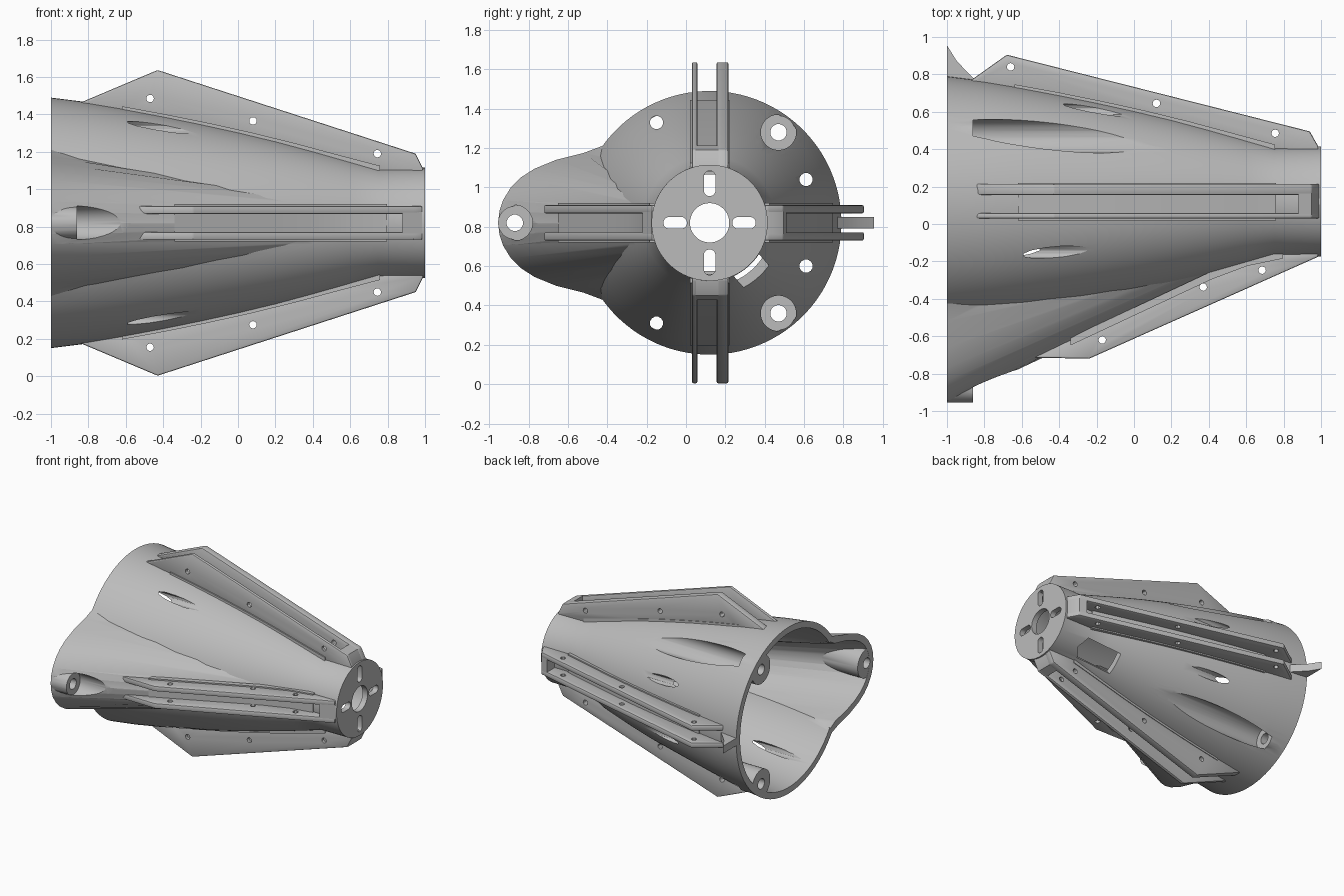
import bpy, bmesh
from math import pi, sin, cos, radians
from mathutils import Matrix, Vector

if "Cube" in bpy.data.objects:
    bpy.data.objects.remove(bpy.data.objects["Cube"])

grey = bpy.data.materials.new("plain grey")
grey.use_nodes = True
grey.diffuse_color = (0.5, 0.5, 0.5, 1)
grey.node_tree.nodes["Principled BSDF"].inputs["Base Color"].default_value = grey.diffuse_color

AXIS = Vector((0, 0.12, 0.82))      # centre line of the cone, along x
WALL = 0.05
HULL = [(-1, .67), (-.8, .645), (-.6, .612), (-.4, .575), (-.2, .535), (0, .492),
        (.2, .445), (.4, .393), (.6, .338), (.75, .297), (1, .295)]
LOBE = [(-.955, 0), (-.948, .06), (-.93, .115), (-.89, .18), (-.84, .23), (-.77, .275),
        (-.66, .32), (-.52, .355), (-.4, .4)]
SLOPE = 0.468                        # how fast the side lobe sinks into the cone


def skin(name, loops, bevel=0):
    """Closed solid through a list of matching vertex loops."""
    bm = bmesh.new()
    rows = [[bm.verts.new(p) for p in loop] for loop in loops]
    n = len(rows[0])
    for a, b in zip(rows, rows[1:]):
        for i in range(n):
            bm.faces.new((a[i], a[(i + 1) % n], b[(i + 1) % n], b[i]))
    bm.faces.new(rows[0])
    bm.faces.new(rows[-1])
    bmesh.ops.recalc_face_normals(bm, faces=bm.faces)
    if bevel:
        bmesh.ops.bevel(bm, geom=bm.edges[:], offset=bevel, segments=2, profile=.5, affect='EDGES')
    me = bpy.data.meshes.new(name)
    bm.to_mesh(me)
    bm.free()
    me.materials.append(grey)
    ob = bpy.data.objects.new(name, me)
    bpy.context.collection.objects.link(ob)
    return ob


def combine(ob, other, operation, keep=False):
    mod = ob.modifiers.new("join", 'BOOLEAN')
    mod.operation, mod.solver, mod.object = operation, 'EXACT', other
    bpy.context.view_layer.update()
    result = ob.evaluated_get(bpy.context.evaluated_depsgraph_get())
    me = bpy.data.meshes.new_from_object(result)
    ob.modifiers.clear()
    ob.data = me
    if not keep:
        bpy.data.objects.remove(other)


def circle(x, y, z, r, n=32, sy=0, sz=0):
    """Ring facing x; sy and sz stretch it into a slot."""
    pts = []
    for i in range(n):
        a = 2 * pi * (i + .5) / n
        c, s = cos(a), sin(a)
        pts.append((x, y + r * c + (sy if c > 0 else -sy), z + r * s + (sz if s > 0 else -sz)))
    return pts


def rod(name, x0, x1, y, z, r, n=32, **kw):
    return skin(name, [circle(x, y, z, r, n, **kw) for x in (x0, x1)])


def radius(x):
    for (a, r), (b, s) in zip(HULL, HULL[1:]):
        if x <= b:
            return r + (s - r) * (x - a) / (b - a)
    return HULL[-1][1]


def cone(name, stations, inset):
    return skin(name, [circle(x, AXIS.y, AXIS.z, radius(x) - inset, 96) for x in stations])


def lobe(name, x0, x1, inner):
    half = [(min(y + WALL, -.4), z * .88) if inner else (y, z) for y, z in LOBE]
    outline = half + [(y, -z) for y, z in reversed(half[1:])]
    return skin(name, [[(x, y + SLOPE * (x + 1), AXIS.z + z * (1 - .31 * (x + 1)))
                        for y, z in outline] for x in (x0, x1)])


# hollow cone with side lobe
stations = [x for x, r in HULL]
body = cone("cone_body", stations, 0)
combine(body, lobe("lobe", -1, .6, False), 'UNION')
solid = body.copy()
solid.data = body.data.copy()
bpy.context.collection.objects.link(solid)
combine(body, cone("cavity", [-1.05] + stations[1:-1] + [.955], WALL), 'DIFFERENCE')
combine(body, lobe("lobe_cavity", -1.05, .6, True), 'DIFFERENCE')

# screw pockets with their bosses
screws = [(.47, 1.28, .15), (.47, .36, .15), (-.87, .82, -.5)]
for y, z, end in screws:
    sleeve = rod("sleeve", -.999, end, y, z, .115)
    combine(sleeve, solid, 'INTERSECT', keep=True)
    combine(body, sleeve, 'UNION')
    combine(body, rod("boss", -.998, -.86, y, z, .085), 'UNION')
for y, z, end in screws:
    combine(body, rod("pocket", -.86, .3, y, z, .09), 'DIFFERENCE')
    combine(body, rod("screw_hole", -1.1, -.8, y, z, .042, 16), 'DIFFERENCE')
bpy.data.objects.remove(solid)

# long drilled holes that leave slits in the wall
for y, z in [(-.15, .51), (.61, .22)]:
    for side in (1, -1):
        combine(body, rod("drill", -.9, .2, y, AXIS.z + side * z, .034, 12), 'DIFFERENCE')

# centre hole and slots of the end plate
combine(body, rod("centre_hole", .9, 1.1, AXIS.y, AXIS.z, .1, 48), 'DIFFERENCE')
for s in (1, -1):
    combine(body, rod("slot", .9, 1.1, AXIS.y + s * .175, AXIS.z, .03, 16, sy=.03), 'DIFFERENCE')
    combine(body, rod("slot", .9, 1.1, AXIS.y, AXIS.z + s * .2, .03, 16, sz=.035), 'DIFFERENCE')

# opening in the wall between two fins
turn = Matrix.Translation(AXIS) @ Matrix.Rotation(radians(-139), 4, 'X')
opening = skin("opening", [[turn @ Vector((x, w, d)) for x, w in
               [(.48, -.085), (.75, -.085), (.8, 0), (.75, .085), (.48, .085)]] for d in (.15, .5)])
combine(body, opening, 'DIFFERENCE')


def fin(name, angle, outline, plates, holes, on_lobe=False):
    """Pair of plates with a slot between, drawn upright then turned about the axis."""
    def surface(x):
        return max(radius(x), 1.07 - SLOPE * (x + 1)) if on_lobe else radius(x)

    place = Matrix.Translation(AXIS) @ Matrix.Rotation(radians(angle), 4, 'X')

    def slab(part, shape, w0, w1, bevel=0):
        return skin(part, [[place @ Vector((x, w, d)) for x, d in shape] for w in (w0, w1)], bevel)

    x0, x1 = outline[0][0], outline[-1][0]
    steps = [x1 + (x0 - x1) * i / 8 for i in range(9)]
    base = [(x, surface(x) - .03) for x in steps]
    parts = []
    for i, (w0, w1) in enumerate(plates):
        plate = slab(f"{name}_plate_{i + 1}", outline + base, w0, w1, .008)
        for x, d in holes:
            drill = skin("drill", [[place @ Vector((x + .02 * cos(pi * k / 6), w, d + .02 * sin(pi * k / 6)))
                                    for k in range(12)] for w in (-.2, .2)])
            combine(plate, drill, 'DIFFERENCE')
        parts.append(plate)
    # block closing the narrow end of the slot
    (xa, da), (xb, db) = outline[-3], outline[-2]
    top = da + (db - da) * (.88 - xa) / (xb - xa)
    block = [(.88, .26), (.88, top)] + outline[-2:] + [(x1, .26)]
    parts.append(slab(name + "_end_block", block, plates[0][1] - .01, plates[1][0] + .01))
    # raised root strip under the plates
    xs = [x for x in steps if x0 + .1 < x < .95]
    strip = [(x, surface(x) + .008) for x in xs] + [(x, surface(x) - .035) for x in reversed(xs)]
    parts.append(slab(name + "_root", strip, -.1, .1))
    return parts


tall = [(-.85, .64), (-.43, .817), (.95, .37), (.99, .29)]
tall_holes = [(-.47, .665), (.08, .545), (.745, .37)]
even = [(-.09, -.048), (.048, .09)]
smooth = [body]
smooth += fin("top_fin", 0, tall, [(-.09, -.062), (.036, .095)], tall_holes)
smooth += fin("bottom_fin", 180, tall, [(-.095, -.036), (.062, .09)], tall_holes)
smooth += fin("back_fin", -90, [(-.87, .65), (-.68, .785), (.94, .375), (.985, .295)], even,
              [(-.66, .72), (.12, .525), (.755, .365)])
smooth += fin("front_fin", 90, [(-.53, .835), (-.24, .84), (.94, .315), (.985, .295)], even,
              [(-.17, .74), (.37, .457), (.685, .367)], on_lobe=True)

# pointed tab at the open rim
tab = [(-1, .63), (-1, .955 - AXIS.y), (-.95, .755), (-.89, .69), (-.83, .63)]
smooth.append(skin("rim_tab", [[(x, AXIS.y + d, AXIS.z + w) for x, d in tab] for w in (-.03, .03)]))

bpy.ops.object.select_all(action='DESELECT')
for ob in smooth:
    ob.select_set(True)
bpy.context.view_layer.objects.active = body
bpy.ops.object.shade_smooth_by_angle(angle=radians(30))
